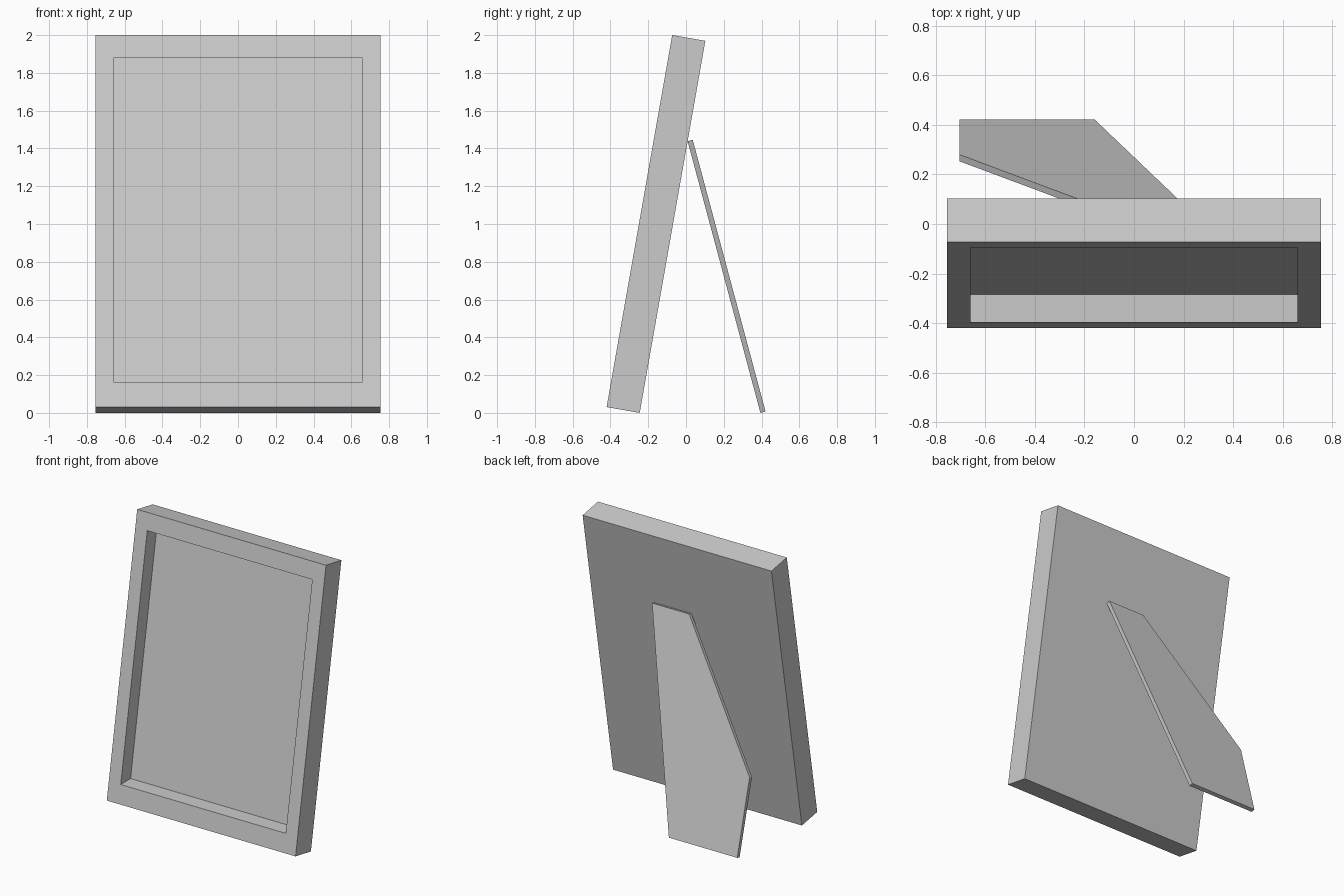
import bpy, bmesh
from math import sin, cos, radians
from mathutils import Vector

if "Cube" in bpy.data.objects:
    bpy.data.objects.remove(bpy.data.objects["Cube"])


def loft(name, rings):
    """Skin a stack of equal-length rings and cap both ends."""
    bm = bmesh.new()
    loops = [[bm.verts.new(p) for p in ring] for ring in rings]
    for a, b in zip(loops, loops[1:]):
        n = len(a)
        for i in range(n):
            bm.faces.new((a[i], a[(i + 1) % n], b[(i + 1) % n], b[i]))
    bm.faces.new(loops[0])
    bm.faces.new(loops[-1])
    bmesh.ops.recalc_face_normals(bm, faces=bm.faces)
    mesh = bpy.data.meshes.new(name)
    bm.to_mesh(mesh)
    bm.free()
    obj = bpy.data.objects.new(name, mesh)
    bpy.context.collection.objects.link(obj)
    return obj


def rect(half_width, low, high):
    """Rectangle across x between two (y, z) points."""
    return [Vector((sx * half_width, *p))
            for sx, p in ((-1, low), (1, low), (1, high), (-1, high))]


# Frame: slab leaning back 10 degrees, with a picture recess cut level along y
lean = radians(10)
height, thick = 2.0, 0.178
up = Vector((0, sin(lean), cos(lean)))
front = Vector((0, -cos(lean), sin(lean)))
base = Vector((0, -0.245, 0))
back_ring = rect(0.754, base.yz, (base + up * height).yz)
front_ring = [p + front * thick for p in back_ring]
opening = []
face = base + front * thick
for sx, z in ((-1, 0.163), (1, 0.163), (1, 1.88), (-1, 1.88)):
    p = face + up * ((z - face.z) / up.z)
    opening.append(Vector((sx * 0.659, p.y, z)))
recess = [p + Vector((0, 0.113, 0)) for p in opening]
loft("picture_frame", [back_ring, front_ring, opening, recess])

# Easel leg: flat five-sided board leaning forward 15 degrees onto the back
tilt = radians(15)
leg_up = Vector((0, -sin(tilt), cos(tilt)))
leg_out = Vector((0, cos(tilt), sin(tilt)))
foot = Vector((0, 0.394, 0))
outline = [(-0.704, 0), (-0.158, 0), (0.246, 1.489), (-0.05, 1.489), (-0.704, 0.545)]
inner = [foot + leg_up * u + Vector((x, 0, 0)) for x, u in outline]
loft("easel_leg", [inner, [p + leg_out * 0.028 for p in inner]])
